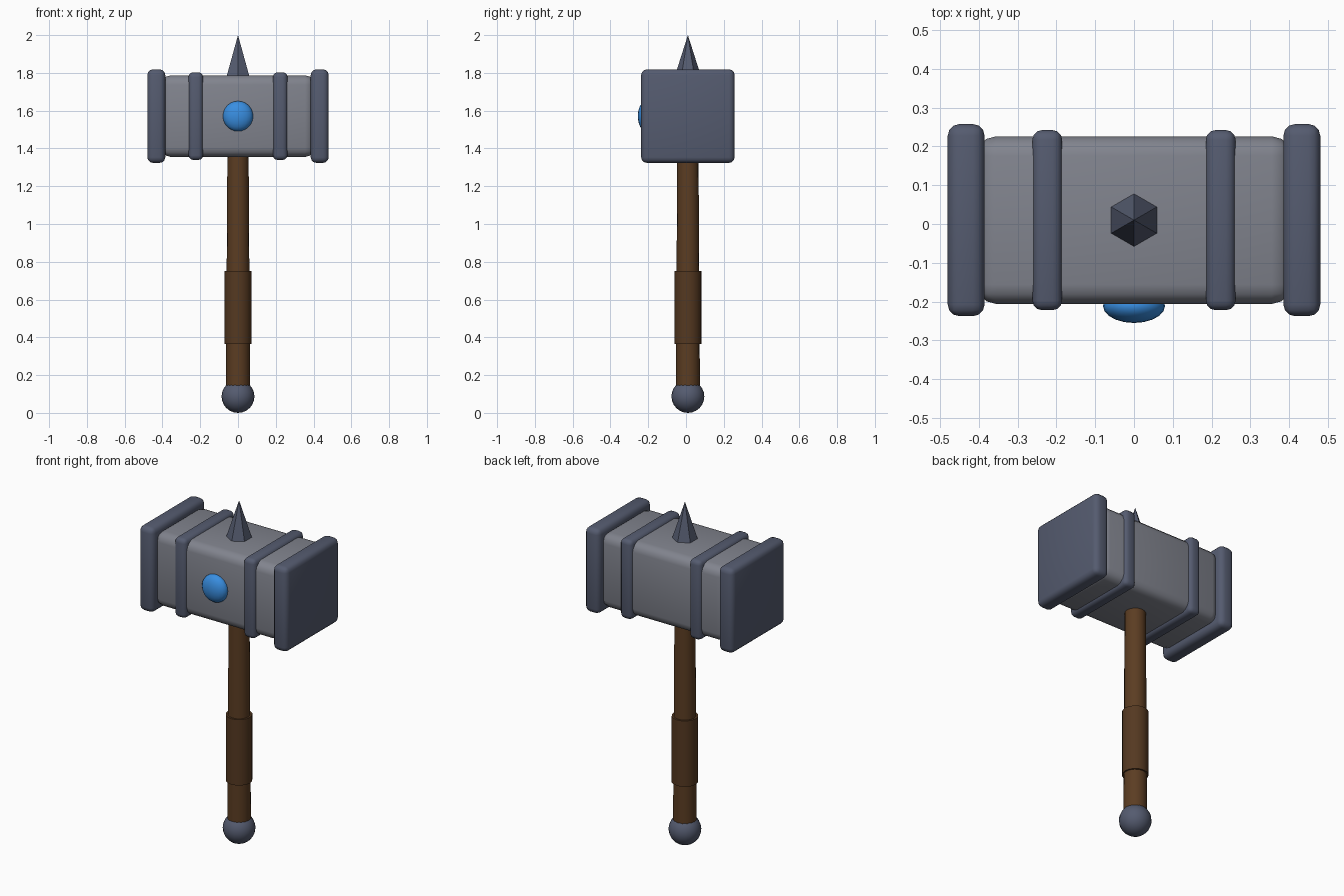
import bpy, math

if "Cube" in bpy.data.objects:
    bpy.data.objects.remove(bpy.data.objects["Cube"])

CY, CZ = 0.01, 1.571   # centre line of the hammer, height of the head


def material(name, rgb):
    m = bpy.data.materials.new(name)
    m.diffuse_color = (*rgb, 1)
    m.use_nodes = True
    m.node_tree.nodes["Principled BSDF"].inputs["Base Color"].default_value = m.diffuse_color
    return m


STONE = material("grey steel", (0.22, 0.23, 0.27))
IRON = material("dark blue iron", (0.09, 0.105, 0.16))
WOOD = material("brown wood", (0.105, 0.046, 0.016))
LEATHER = material("dark leather", (0.09, 0.04, 0.015))
GEM = material("blue gem", (0.04, 0.27, 0.75))


def finish(name, mat, smooth=True):
    ob = bpy.context.object
    ob.name = name
    ob.data.materials.append(mat)
    if smooth:
        bpy.ops.object.shade_smooth_by_angle(angle=math.radians(35))
    return ob


def block(name, x, size, bevel, mat):
    bpy.ops.mesh.primitive_cube_add(size=1, location=(x, CY, CZ))
    ob = bpy.context.object
    ob.scale = size
    bpy.ops.object.transform_apply(location=False, rotation=False, scale=True)
    mod = ob.modifiers.new("rounded edges", 'BEVEL')
    mod.width, mod.segments = bevel, 3
    bpy.ops.object.modifier_apply(modifier=mod.name)
    return finish(name, mat)


def rod(name, z0, z1, r0, r1, sides, mat, smooth=True):
    bpy.ops.mesh.primitive_cone_add(vertices=sides, radius1=r0, radius2=r1,
                                    depth=z1 - z0, location=(0, CY, (z0 + z1) / 2))
    return finish(name, mat, smooth)


def ball(name, loc, scale, mat):
    bpy.ops.mesh.primitive_uv_sphere_add(segments=20, ring_count=12, radius=1, location=loc)
    bpy.context.object.scale = scale
    bpy.ops.object.transform_apply(location=False, rotation=False, scale=True)
    return finish(name, mat)


# head with end caps and bands
block("head", 0, (0.81, 0.432, 0.432), 0.05, STONE)
for side, s in (("left", -1), ("right", 1)):
    block(side + "_end_cap", s * 0.4325, (0.095, 0.495, 0.495), 0.03, IRON)
    block(side + "_band", s * 0.2235, (0.077, 0.464, 0.464), 0.025, IRON)

# handle, grip and pommel
rod("handle", 0.09, 1.40, 0.064, 0.056, 16, WOOD)
rod("grip", 0.365, 0.75, 0.071, 0.071, 16, LEATHER)
ball("pommel", (0, CY, 0.087), (0.087, 0.087, 0.087), IRON)

# top spike and front gem
rod("spike", 1.78, 2.0, 0.07, 0, 6, IRON, smooth=False)
ball("gem", (0, -0.211, CZ), (0.08, 0.044, 0.08), GEM)
